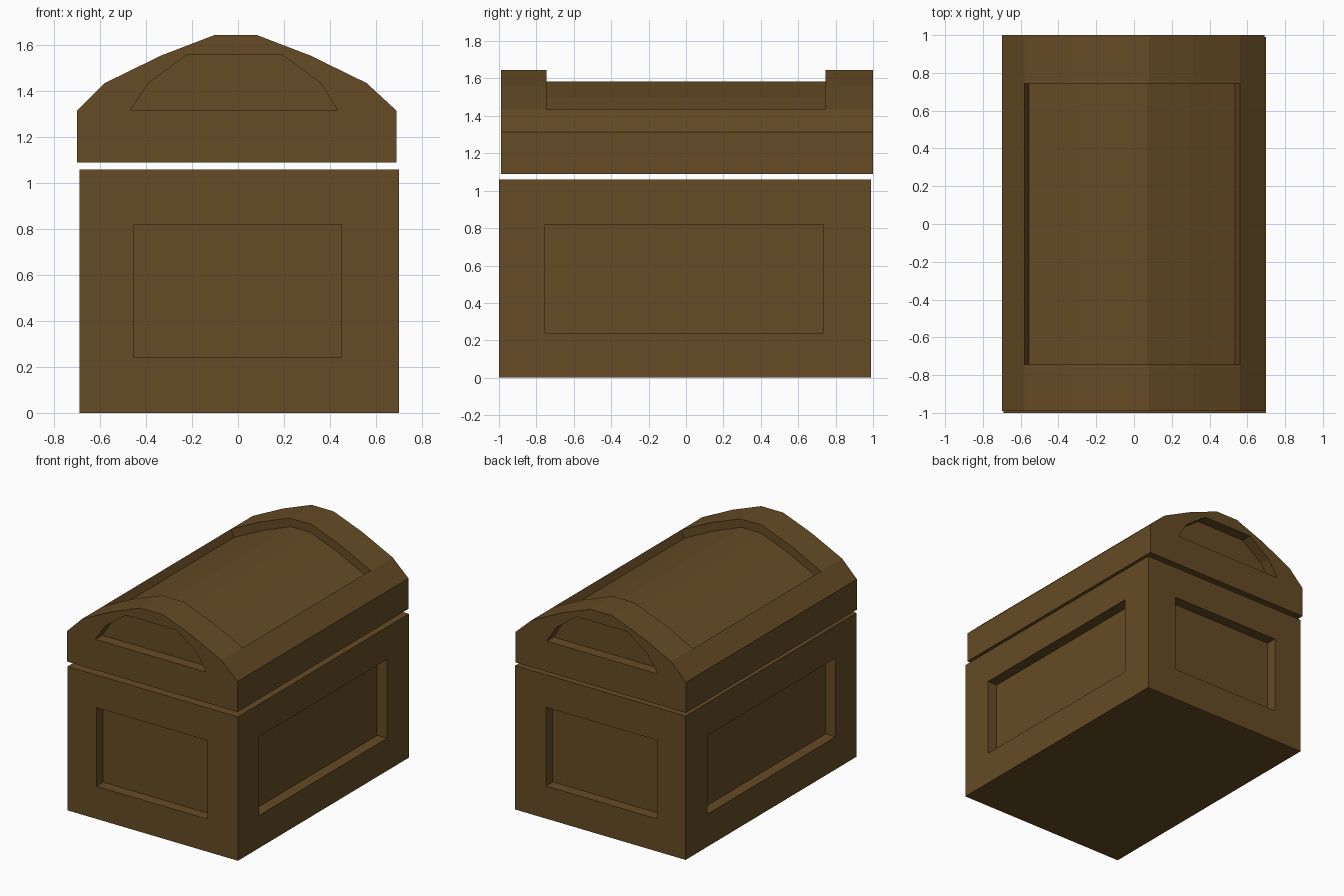
import bpy, bmesh

if "Cube" in bpy.data.objects:
    bpy.data.objects.remove(bpy.data.objects["Cube"])

wood = bpy.data.materials.new("wood")
wood.diffuse_color = (0.13, 0.07, 0.018, 1)
wood.use_nodes = True
wood.node_tree.nodes["Principled BSDF"].inputs["Base Color"].default_value = wood.diffuse_color


def prism(name, profile, y0, y1):
    """Extrude an (x, z) profile from y0 to y1."""
    bm = bmesh.new()
    face = bm.faces.new([bm.verts.new((x, y0, z)) for x, z in profile])
    ext = bmesh.ops.extrude_face_region(bm, geom=[face])["geom"]
    verts = [v for v in ext if isinstance(v, bmesh.types.BMVert)]
    bmesh.ops.translate(bm, verts=verts, vec=(0, y1 - y0, 0))
    bmesh.ops.recalc_face_normals(bm, faces=bm.faces)
    mesh = bpy.data.meshes.new(name)
    bm.to_mesh(mesh)
    bm.free()
    mesh.materials.append(wood)
    obj = bpy.data.objects.new(name, mesh)
    bpy.context.collection.objects.link(obj)
    return obj


def box(name, x0, x1, y0, y1, z0, z1):
    return prism(name, [(x0, z0), (x1, z0), (x1, z1), (x0, z1)], y0, y1)


def carve(obj, cutters):
    """Subtract each cutter from the object and remove it."""
    bpy.context.view_layer.objects.active = obj
    for c in cutters:
        mod = obj.modifiers.new("recess", 'BOOLEAN')
        mod.operation = 'DIFFERENCE'
        mod.solver = 'EXACT'
        mod.object = c
        bpy.ops.object.modifier_apply(modifier=mod.name)
        bpy.data.objects.remove(c)


D = 0.08  # panel depth

# Chest body with a recessed panel on each of its four sides
body = box("chest_body", -0.69, 0.70, -1.0, 0.99, 0, 1.06)
carve(body, [
    box("cut", -0.455, 0.45, -1.2, -1.0 + D, 0.24, 0.82),
    box("cut", -0.455, 0.45, 0.99 - D, 1.2, 0.24, 0.82),
    box("cut", -0.9, -0.69 + D, -0.755, 0.735, 0.24, 0.82),
    box("cut", 0.70 - D, 0.9, -0.755, 0.735, 0.24, 0.82),
])

# Faceted barrel lid
lid = prism("chest_lid", [
    (-0.70, 1.09), (-0.70, 1.315), (-0.58, 1.435), (-0.335, 1.555), (-0.10, 1.645),
    (0.08, 1.645), (0.315, 1.555), (0.56, 1.435), (0.69, 1.315), (0.69, 1.09)],
    -0.99, 1.0)

# Recess on top follows the curve; end recesses are arched
top_cut = [(-0.555, 1.38), (-0.313, 1.498), (-0.09, 1.585), (0.07, 1.585),
           (0.293, 1.498), (0.535, 1.38), (0.585, 1.49), (0.585, 1.8),
           (-0.605, 1.8), (-0.605, 1.49)]
end_cut = [(-0.47, 1.315), (-0.39, 1.435), (-0.22, 1.56),
           (0.19, 1.56), (0.36, 1.435), (0.435, 1.315)]
carve(lid, [
    prism("cut", top_cut, -0.745, 0.745),
    prism("cut", end_cut, -1.2, -0.99 + D),
    prism("cut", end_cut, 1.0 - D, 1.2),
])
